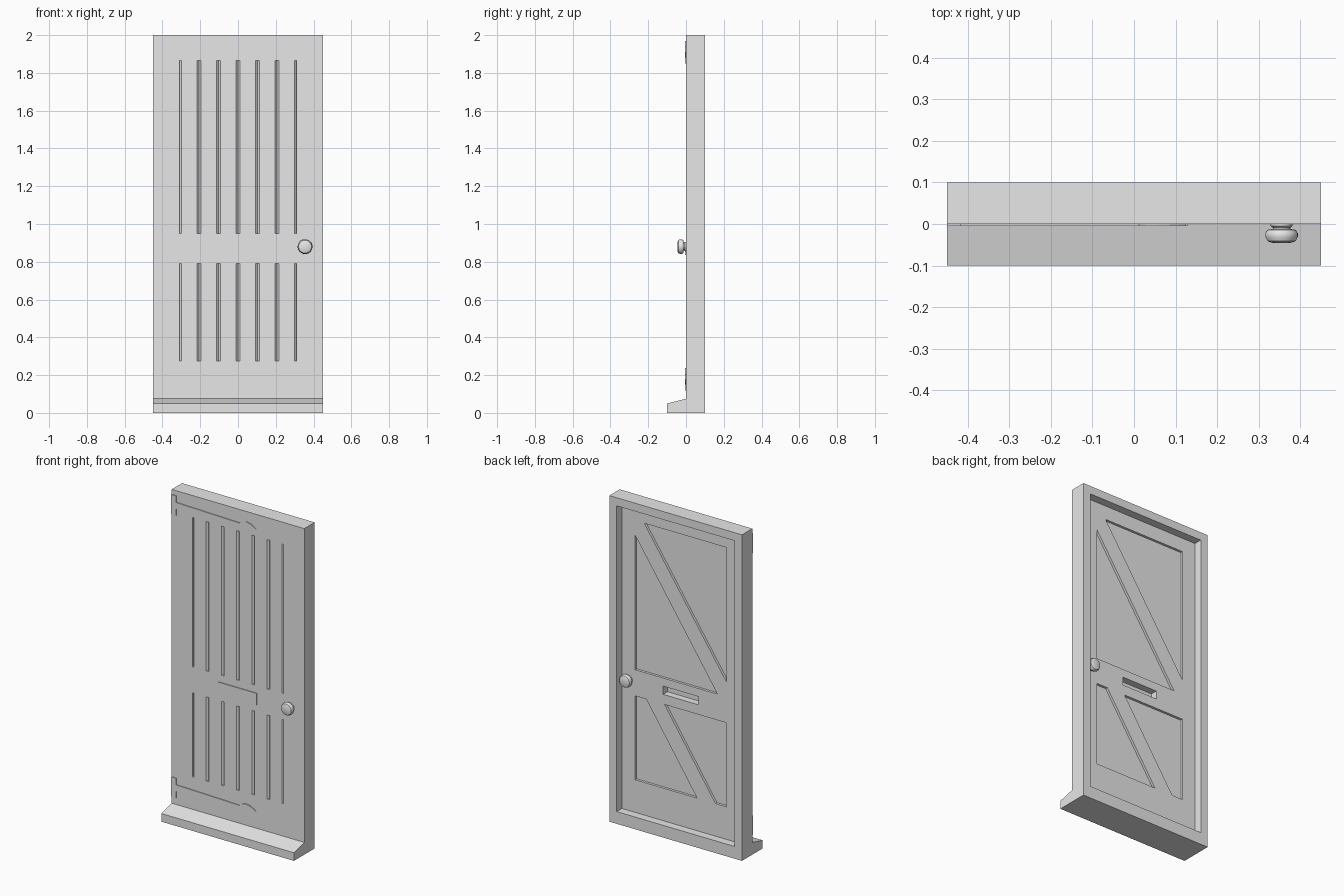
import bpy, bmesh, math
from mathutils import Vector

if "Cube" in bpy.data.objects:
    bpy.data.objects.remove(bpy.data.objects["Cube"], do_unlink=True)

grey = bpy.data.materials.new("plain_grey")
grey.use_nodes = True
grey.diffuse_color = (0.8, 0.8, 0.8, 1)
grey.node_tree.nodes["Principled BSDF"].inputs["Base Color"].default_value = (0.8, 0.8, 0.8, 1)


def place(axis, a, b, t):
    """Point (a, b) of a flat profile, at distance t along its axis."""
    return {"x": (t, a, b), "y": (a, t, b), "z": (a, b, t)}[axis]


def prism(bm, pts, axis, lo, hi):
    """Extrude a flat profile along an axis."""
    rings = [[bm.verts.new(place(axis, a, b, t)) for a, b in pts] for t in (lo, hi)]
    bm.faces.new(rings[0])
    bm.faces.new(rings[1])
    n = len(pts)
    for i in range(n):
        j = (i + 1) % n
        bm.faces.new((rings[0][i], rings[0][j], rings[1][j], rings[1][i]))


def rect(x0, x1, z0, z1):
    return [(x0, z0), (x1, z0), (x1, z1), (x0, z1)]


def make(name, bm):
    bmesh.ops.recalc_face_normals(bm, faces=bm.faces)
    me = bpy.data.meshes.new(name)
    bm.to_mesh(me)
    bm.free()
    me.materials.append(grey)
    ob = bpy.data.objects.new(name, me)
    bpy.context.collection.objects.link(ob)
    return ob


def cut(target, bm):
    """Subtract a set of solids from the target."""
    cutter = make("cutter", bm)
    cutter.hide_render = True
    mod = target.modifiers.new("cut", "BOOLEAN")
    mod.operation = "DIFFERENCE"
    mod.solver = "EXACT"
    mod.object = cutter
    bpy.context.view_layer.objects.active = target
    bpy.ops.object.modifier_apply(modifier=mod.name)
    bpy.data.objects.remove(cutter, do_unlink=True)


# Door slab with its sloping sill, one profile along x
bm = bmesh.new()
prism(bm, [(-0.1, 0), (0.1, 0), (0.1, 2), (0, 2), (0, 0.075), (-0.1, 0.05)], "x", -0.45, 0.45)
door = make("door_slab", bm)

# Back recess inside the frame
bm = bmesh.new()
prism(bm, rect(-0.4, 0.4, 0.075, 1.95), "y", 0.05, 0.2)
cut(door, bm)

# Sunken back panels either side of the diagonal braces, and the letter slot
W, UP, LOW = 0.31, (0.95, 1.865), (0.275, 0.79)
panels = [
    [(0.248, UP[1]), (-W, UP[1]), (-W, 1.04)],
    [(-0.248, UP[0]), (W, UP[0]), (W, 1.775)],
    [(W, LOW[1]), (0.235, LOW[1]), (-0.11, LOW[0]), (W, LOW[0])],
    [(-W, LOW[0]), (-0.235, LOW[0]), (0.11, LOW[1]), (-W, LOW[1])],
]
bm = bmesh.new()
for p in panels:
    prism(bm, p, "y", 0.035, 0.2)
prism(bm, rect(-0.12, 0.12, 0.85, 0.9), "y", 0.008, 0.2)
cut(door, bm)

# Front V grooves between the planks, half grooves at the outer edges
bm = bmesh.new()
for i in range(-3, 4):
    x = i * W / 3
    left = 0 if i == -3 else 0.01
    right = 0 if i == 3 else 0.01
    if left and right:
        groove = [(x - 0.01, 0), (x - 0.01, -0.02), (x + 0.01, -0.02), (x + 0.01, 0), (x, 0.01)]
    else:
        s = right - left
        groove = [(x, 0.01), (x, -0.02), (x + s, -0.02), (x + s, 0)]
    for z0, z1 in (LOW, UP):
        prism(bm, groove, "z", z0, z1)
cut(door, bm)

# Strap hinges with a spade tip
half = [(-0.45, 0.06), (-0.416, 0.06), (-0.416, 0.02), (0.012, 0.009),
        (0.03, 0.022), (0.055, 0.029), (0.085, 0.024), (0.107, 0.012)]
outline = half + [(0.125, 0)] + [(x, -z) for x, z in reversed(half)]
for name, zc in (("upper_hinge", 1.91), ("lower_hinge", 0.178)):
    bm = bmesh.new()
    prism(bm, [(x, zc + z) for x, z in outline], "y", -0.005, 0.001)
    make(name, bm)

# Letter plate on the front
bm = bmesh.new()
prism(bm, rect(-0.13, 0.13, 0.835, 0.905), "y", -0.005, 0.001)
make("letter_plate", bm)

# Door knobs, turned around the y axis: (radius, distance from the door)
profile = [(0, -0.002), (0.026, -0.002), (0.026, 0.005), (0.021, 0.009), (0.021, 0.012),
           (0.034, 0.014), (0.039, 0.022), (0.039, 0.031), (0.034, 0.041), (0.024, 0.045), (0, 0.046)]
for name, y0, side in (("front_knob", 0, -1), ("back_knob", 0.05, 1)):
    bm = bmesh.new()
    verts = [bm.verts.new((0.355 + r, y0 + side * d, 0.88)) for r, d in profile]
    edges = [bm.edges.new(pair) for pair in zip(verts, verts[1:])]
    bmesh.ops.spin(bm, geom=verts + edges, cent=Vector((0.355, 0, 0.88)), axis=(0, 1, 0),
                   angle=math.tau, steps=32, use_merge=True)
    bmesh.ops.remove_doubles(bm, verts=bm.verts, dist=0.0001)
    knob = make(name, bm)
    bpy.ops.object.select_all(action="DESELECT")
    knob.select_set(True)
    bpy.context.view_layer.objects.active = knob
    bpy.ops.object.shade_smooth_by_angle(angle=math.radians(40))
